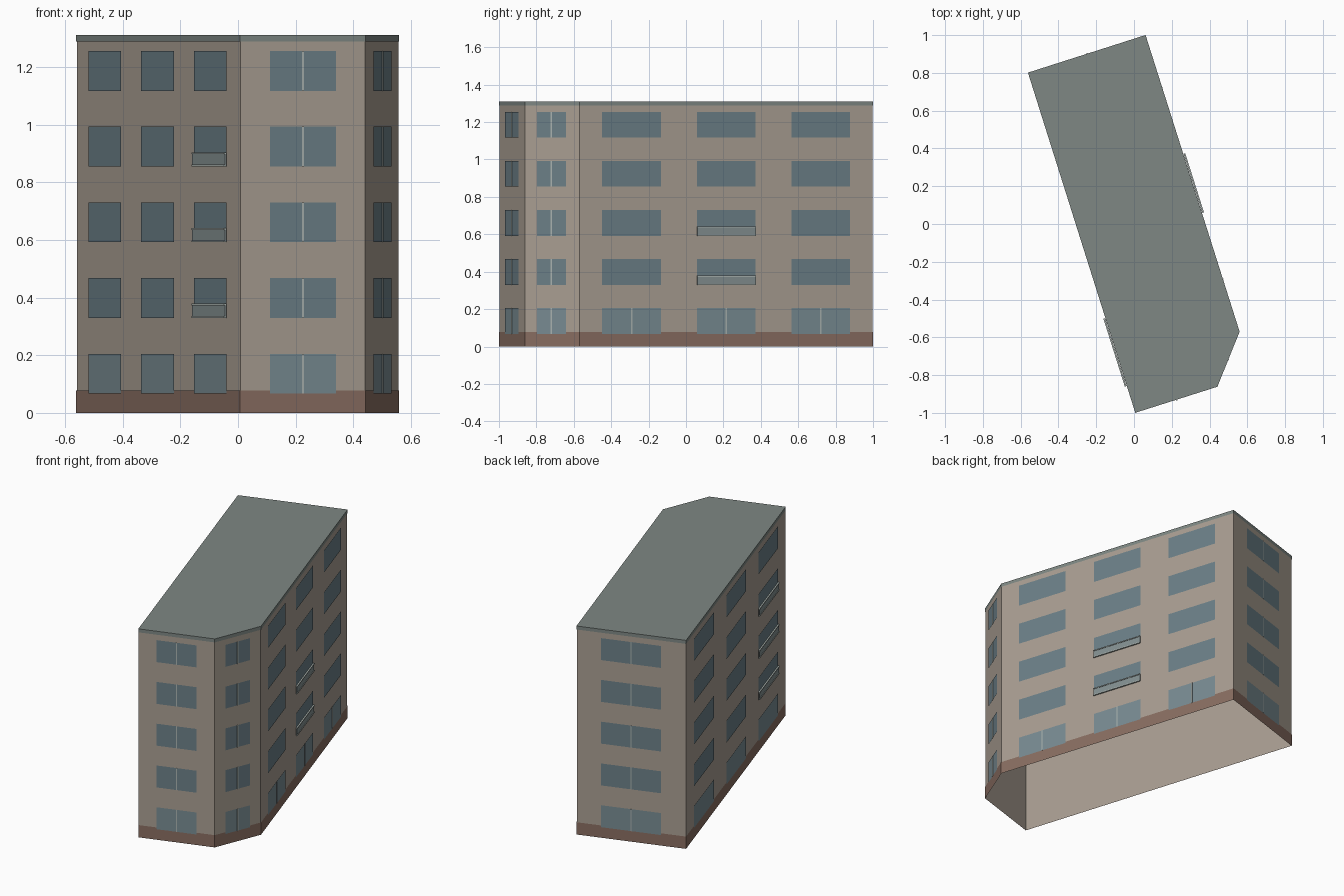
import bpy, bmesh
from mathutils import Vector

if "Cube" in bpy.data.objects:
    bpy.data.objects.remove(bpy.data.objects["Cube"])

# Footprint corners, counter-clockwise: front, corner cut, right, back, left walls
PTS = [Vector(p) for p in [(0.008, -0.997), (0.44, -0.86), (0.557, -0.57), (0.06, 0.998), (-0.559, 0.80)]]
N = len(PTS)
HEIGHT, FLOOR_STEP, FLOORS = 1.31, 0.2625, 5
SILL, WIN_H = 0.067, 0.138


def material(name, rgb):
    m = bpy.data.materials.new(name)
    m.diffuse_color = (*rgb, 1)
    m.use_nodes = True
    m.node_tree.nodes["Principled BSDF"].inputs["Base Color"].default_value = m.diffuse_color
    return m


WALL = material("wall_plaster", (0.40, 0.345, 0.29))
BASE = material("base_brown", (0.25, 0.155, 0.12))
ROOF = material("roof_grey", (0.21, 0.245, 0.23))
GLASS = material("glass", (0.15, 0.215, 0.245))
SHOP = material("ground_glass", (0.19, 0.26, 0.29))
TRIM = material("trim", (0.40, 0.45, 0.43))
RAIL = material("balcony_grey", (0.23, 0.28, 0.285))


def finish(name, bm, mat):
    me = bpy.data.meshes.new(name)
    bm.to_mesh(me)
    bm.free()
    me.materials.append(mat)
    ob = bpy.data.objects.new(name, me)
    bpy.context.collection.objects.link(ob)
    return ob


def normal(i):
    e = (PTS[(i + 1) % N] - PTS[i % N]).normalized()
    return Vector((e.y, -e.x))


def outline(d):
    """Footprint pushed outward by d with mitred corners."""
    out = []
    for i, p in enumerate(PTS):
        a, b = normal(i - 1), normal(i)
        out.append(p + (a + b) * (d / (1 + a.dot(b))))
    return out


def ring(name, d, z0, z1, mat):
    bm = bmesh.new()
    lo = [bm.verts.new((*p, z0)) for p in outline(d)]
    hi = [bm.verts.new((*p, z1)) for p in outline(d)]
    for i in range(N):
        j = (i + 1) % N
        bm.faces.new((lo[i], lo[j], hi[j], hi[i]))
    return finish(name, bm, mat)


def panel(bm, w, u0, u1, z0, z1, d, back=None):
    """Rectangle on wall w at distance d; with back, also side faces."""
    a, b, n = PTS[w], PTS[(w + 1) % N], normal(w)

    def loop(dist):
        return [bm.verts.new((*(a.lerp(b, u) + n * dist), z))
                for u, z in ((u0, z0), (u1, z0), (u1, z1), (u0, z1))]
    f = loop(d)
    bm.faces.new(f)
    if back is not None:
        r = loop(back)
        for i in range(4):
            j = (i + 1) % 4
            bm.faces.new((r[i], r[j], f[j], f[i]))


# Shell, open underneath, with base band, roof edge and flat roof
ring("walls", 0, 0, HEIGHT, WALL)
ring("base_band", 0.002, 0, 0.077, BASE)
ring("roof_edge", 0.002, 1.288, HEIGHT, ROOF)
bm = bmesh.new()
bm.faces.new([bm.verts.new((*p, HEIGHT)) for p in outline(0.002)])
finish("roof", bm, ROOF)

# Window columns per wall: (centre fractions, width fraction)
LAYOUT = {0: ((0.5,), 0.53), 1: ((0.49,), 0.53), 2: ((0.177, 0.5, 0.822), 0.2),
          3: ((0.5,), 0.55), 4: ((0.177, 0.5, 0.822), 0.2)}
BALCONIES = {(2, 1, 1), (2, 1, 2), (4, 2, 1), (4, 2, 2), (4, 2, 3)}  # wall, column, floor

upper, ground, bars, fronts, rails = (bmesh.new() for _ in range(5))
for w, (cols, width) in LAYOUT.items():
    length = (PTS[(w + 1) % N] - PTS[w]).length
    for c, u in enumerate(cols):
        u0, u1 = u - width / 2, u + width / 2
        for f in range(FLOORS):
            z = SILL + f * FLOOR_STEP
            panel(upper if f else ground, w, u0, u1, z, z + WIN_H, 0.004)
            # Centre bars: every floor on short walls, ground floor on the right wall
            if len(cols) == 1 or (w == 2 and f == 0):
                t = 0.0035 / length
                panel(bars, w, u - t, u + t, z, z + WIN_H, 0.006, 0.004)
            # Shallow balcony: front panel, floor lip and handrail
            if (w, c, f) in BALCONIES:
                panel(fronts, w, u0, u1, z + 0.002, z + 0.044, 0.010, 0.004)
                panel(rails, w, u0, u1, z, z + 0.006, 0.013, 0.004)
                panel(rails, w, u0, u1, z + 0.043, z + 0.049, 0.013, 0.004)

finish("upper_windows", upper, GLASS)
finish("ground_windows", ground, SHOP)
finish("window_bars", bars, TRIM)
finish("balcony_panels", fronts, RAIL)
finish("balcony_rails", rails, TRIM)
